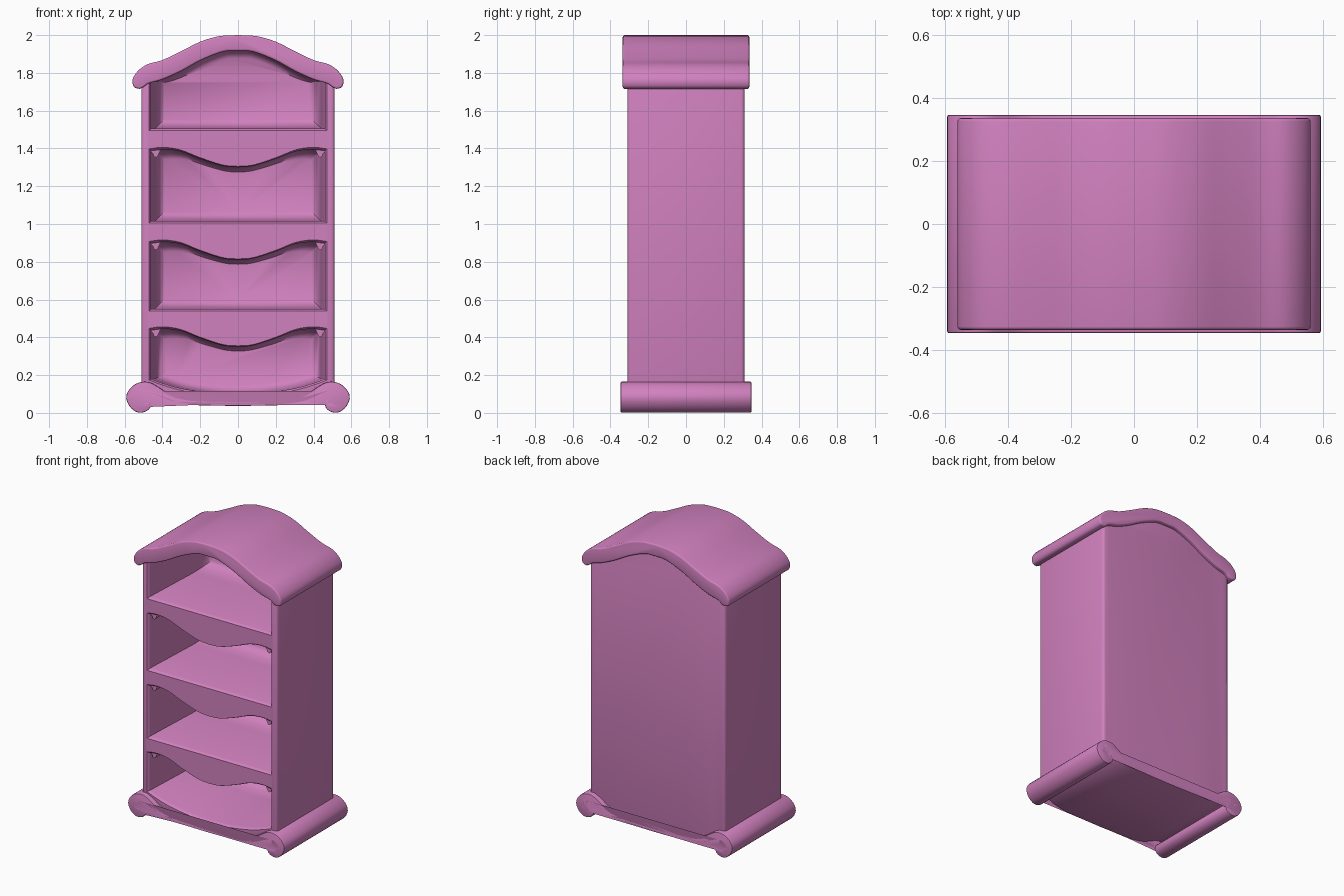
import bpy, bmesh
from mathutils import Vector

if "Cube" in bpy.data.objects:
    bpy.data.objects.remove(bpy.data.objects["Cube"], do_unlink=True)

pink = bpy.data.materials.new("pink_paint")
pink.use_nodes = True
COLOR = (0.64, 0.22, 0.52, 1)
pink.diffuse_color = COLOR
pink.node_tree.nodes["Principled BSDF"].inputs["Base Color"].default_value = COLOR


def smooth_path(points, steps=4):
    """Catmull-Rom curve through the points."""
    p = [Vector(q) for q in points]
    p = [p[0] * 2 - p[1]] + p + [p[-1] * 2 - p[-2]]
    out = []
    for a, b, c, d in zip(p, p[1:], p[2:], p[3:]):
        for i in range(steps):
            t = i / steps
            out.append((b * 2 + (c - a) * t + (a * 2 - b * 5 + c * 4 - d) * t ** 2
                        + (b * 3 - a - c * 3 + d) * t ** 3) / 2)
    return out + [p[-2]]


def mirrored(half):
    """Full left-to-right curve from its +x half, starting at x = 0."""
    half = [tuple(q) for q in half]
    return [(-q[0], *q[1:]) for q in reversed(half[1:])] + half


def loft(name, rings):
    """Closed solid through rings of 3D points."""
    bm = bmesh.new()
    loops = [[bm.verts.new(v) for v in r] for r in rings]
    n = len(loops[0])
    for a, b in zip(loops, loops[1:]):
        for i in range(n):
            j = (i + 1) % n
            bm.faces.new((a[i], a[j], b[j], b[i]))
    bm.faces.new(loops[0])
    bm.faces.new(loops[-1])
    bmesh.ops.recalc_face_normals(bm, faces=bm.faces)
    mesh = bpy.data.meshes.new(name)
    bm.to_mesh(mesh)
    bm.free()
    mesh.materials.append(pink)
    ob = bpy.data.objects.new(name, mesh)
    bpy.context.collection.objects.link(ob)
    return ob


def prism(name, outline, y0, y1):
    return loft(name, [[(x, y, z) for x, z in outline] for y in (y0, y1)])


def activate(ob):
    bpy.ops.object.select_all(action="DESELECT")
    ob.select_set(True)
    bpy.context.view_layer.objects.active = ob


def bevel(ob, width, segments=3):
    activate(ob)
    m = ob.modifiers.new("bevel", "BEVEL")
    m.width, m.segments = width, segments
    m.limit_method, m.angle_limit = "ANGLE", 1.0
    m.use_clamp_overlap = False
    bpy.ops.object.modifier_apply(modifier=m.name)


def finish(ob):
    activate(ob)
    bpy.ops.object.shade_smooth_by_angle(angle=0.7)


# Arched lid with rounded drooping ends
lid_top = smooth_path([(0, 2), (.1, 1.994), (.2, 1.965), (.3, 1.915), (.4, 1.868),
                       (.48, 1.845), (.53, 1.81), (.558, 1.765), (.55, 1.725), (.52, 1.715)])
lid_under = smooth_path([(0, 1.917), (.08, 1.912), (.2, 1.865), (.3, 1.81),
                         (.4, 1.765), (.47, 1.745), (.5, 1.725)])
lid = prism("arched_lid", mirrored(lid_top) + mirrored(lid_under)[::-1], -.335, .335)
bevel(lid, .01)
finish(lid)

# Base ribbon ending in scrolls; third value is half the thickness
ribbon = smooth_path([(0, .05, .013), (.2, .053, .013), (.3, .063, .015), (.37, .083, .018),
                      (.43, .115, .023), (.48, .137, .027), (.53, .129, .027),
                      (.565, .09, .026), (.553, .05, .026), (.52, .027, .026),
                      (.485, .035, .021), (.478, .062, .015), (.498, .077, .008)])
upper, lower = [], []
for i, q in enumerate(ribbon):
    d = ribbon[min(i + 1, len(ribbon) - 1)] - ribbon[max(i - 1, 0)]
    normal = Vector((-d.z if len(d) < 3 else -d[1], d[0])).normalized()
    centre = Vector((q[0], q[1]))
    upper.append(centre + normal * q[2])
    lower.append(centre - normal * q[2])
base = prism("scroll_base", mirrored(upper) + mirrored(lower)[::-1], -.346, .346)
bevel(base, .006, 2)
finish(base)

# Cabinet body, its ends tucked into the lid and the base
SIDE = .512
body_top = [(x, z + .03) for x, z in lid_under if x < .48] + [(SIDE, 1.765)]
body_low = [(q[0], q[1]) for q in ribbon[:21]] + [(SIDE, .137)]
body = prism("cabinet_body", mirrored(body_top) + mirrored(body_low)[::-1], -.31, .31)
bevel(body, .018)

# Compartments: depth, side inset and height inset of each cutter section
SECTIONS = [(-.33, -.012, -.012), (-.31, -.011, -.011), (-.302, -.004, -.004),
            (-.29, 0, 0), (.15, .02, 0), (.22, .028, .008), (.26, .045, .025), (.275, .07, .05)]
WIDTH = .46


def carve(top, floor):
    outline = mirrored(top) + mirrored(floor)[::-1]
    zs = [z for x, z in outline]
    mid, half = (max(zs) + min(zs)) / 2, (max(zs) - min(zs)) / 2
    cutter = loft("compartment_cutter", [
        [(x * (1 - dx / WIDTH), y, mid + (z - mid) * (1 - dz / half)) for x, z in outline]
        for y, dx, dz in SECTIONS])
    cutter.hide_render = True
    activate(body)
    m = body.modifiers.new("carve", "BOOLEAN")
    m.operation, m.solver, m.object = "DIFFERENCE", "EXACT", cutter
    bpy.ops.object.modifier_apply(modifier=m.name)
    bpy.data.objects.remove(cutter, do_unlink=True)


def apron(z):
    return smooth_path([(0, z - .095), (.08, z - .088), (.2, z - .05), (.3, z - .012),
                        (.39, z), (WIDTH, z - .008)])


def flat(z):
    return [(0, z), (WIDTH, z)]


carve([(x, z + .01) for x, z in lid_under if x < WIDTH] + [(WIDTH, 1.757)], flat(1.505))
carve(apron(1.395), flat(1.015))
carve(apron(.905), flat(.55))
carve(apron(.445), smooth_path([(0, .1), (.15, .107), (.3, .13), (.4, .158), (WIDTH, .18)]))
finish(body)

# Small curls under the ends of each shelf apron
for level, z in (("upper", 1.395), ("middle", .905), ("lower", .445)):
    for side, s in (("left", 1), ("right", -1)):
        curl = smooth_path([(.47, z + .01), (.415, z + .005), (.418, z - .022),
                            (.432, z - .042), (.446, z - .035), (.452, z - .02), (.47, z - .012)], 3)
        ob = prism(f"{level}_apron_curl_{side}", [(s * x, h) for x, h in curl], -.285, -.22)
        finish(ob)
